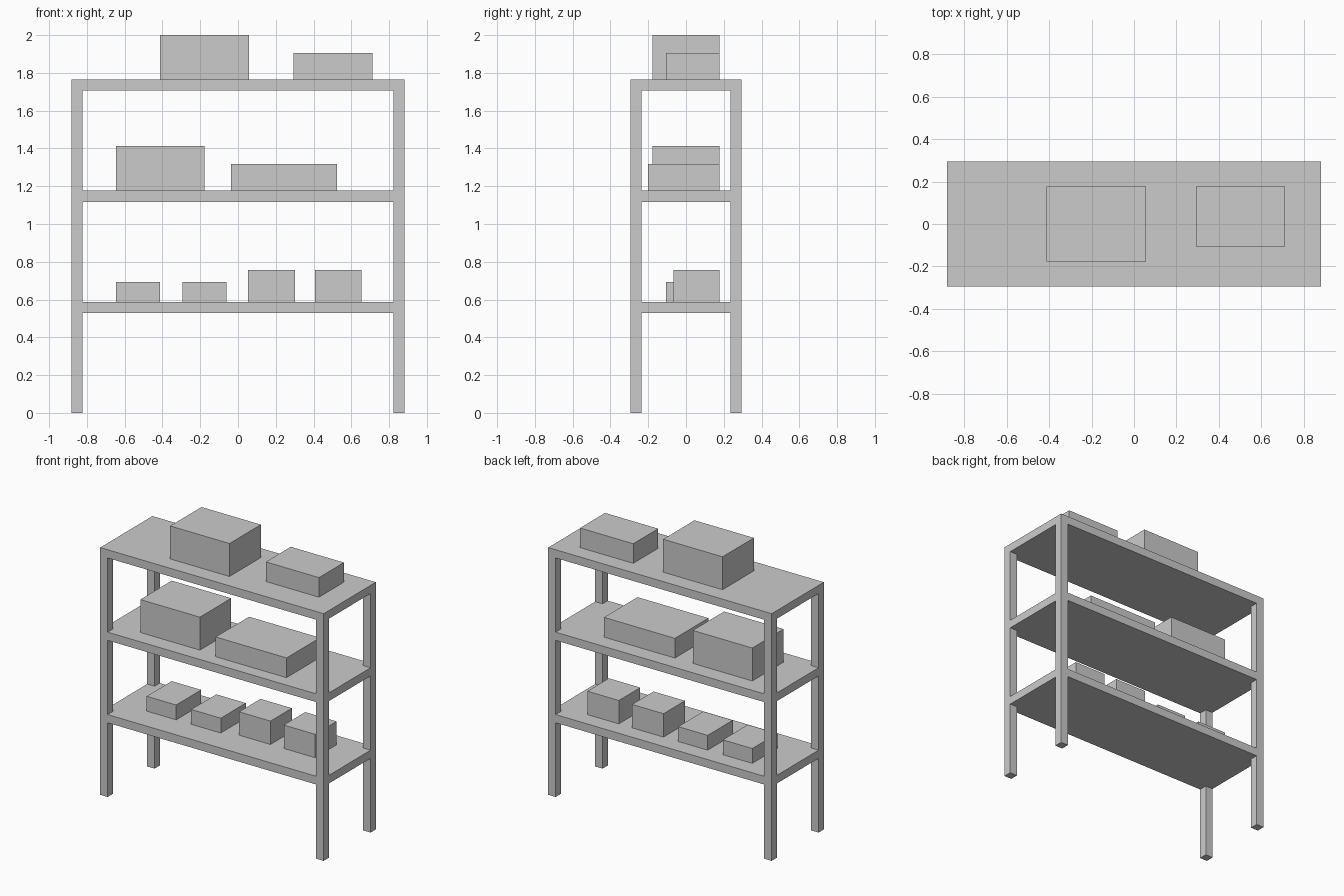
import bpy, bmesh

if "Cube" in bpy.data.objects:
    bpy.data.objects.remove(bpy.data.objects["Cube"])

S = 1 / 1.7                     # design unit
HX, HY = 1.5 * S, 0.5 * S       # half width and half depth of the frame
T = 0.1 * S                     # post width and shelf thickness
LEVELS = (S, 2 * S, 3 * S)      # shelf top heights


def prism(name, outline, z0, z1):
    """Extrude a counter-clockwise xy outline from z0 to z1."""
    bm = bmesh.new()
    face = bm.faces.new([bm.verts.new((x, y, z0)) for x, y in outline])
    top = bmesh.ops.extrude_face_region(bm, geom=[face], use_keep_orig=True)
    verts = [v for v in top["geom"] if isinstance(v, bmesh.types.BMVert)]
    bmesh.ops.translate(bm, verts=verts, vec=(0, 0, z1 - z0))
    bmesh.ops.recalc_face_normals(bm, faces=bm.faces)
    mesh = bpy.data.meshes.new(name)
    bm.to_mesh(mesh)
    bm.free()
    obj = bpy.data.objects.new(name, mesh)
    bpy.context.collection.objects.link(obj)
    return obj


def block(name, x0, x1, y0, y1, z0, z1):
    return prism(name, [(x0, y0), (x1, y0), (x1, y1), (x0, y1)], z0, z1)


# Four corner posts, full height
for side, x in (("left", -HX), ("right", HX - T)):
    for end, y in (("front", -HY), ("back", HY - T)):
        block(f"{end}_{side}_post", x, x + T, y, y + T, 0, LEVELS[2])

# Shelves, notched at the corners to fit flush around the posts
a, b = HX - T, HY - T
notched = [(-a, -HY), (a, -HY), (a, -b), (HX, -b), (HX, b), (a, b),
           (a, HY), (-a, HY), (-a, b), (-HX, b), (-HX, -b), (-a, -b)]
for name, z in zip(("lower_shelf", "middle_shelf", "top_shelf"), LEVELS):
    prism(name, notched, z - T, z)

# Boxes: shelf level, left x, right x, front y, height (backs are aligned)
BACK = 0.3 * S
boxes = {
    "lower_flat_box_1": (0, -0.647, -0.414, -0.106, 0.106),
    "lower_flat_box_2": (0, -0.295, -0.062, -0.106, 0.106),
    "lower_cube_box_1": (0, 0.054, 0.302, -0.065, 0.167),
    "lower_cube_box_2": (0, 0.407, 0.655, -0.065, 0.167),
    "middle_tall_box": (1, -0.647, -0.177, -0.177, 0.4 * S),
    "middle_long_box": (1, -0.036, 0.524, -0.201, 0.141),
    "top_tall_box": (2, -0.412, 0.057, -0.177, 0.4 * S),
    "top_small_box": (2, 0.293, 0.713, -0.105, 0.140),
}
for name, (level, x0, x1, front, height) in boxes.items():
    z = LEVELS[level]
    block(name, x0, x1, front, BACK, z, z + height)
